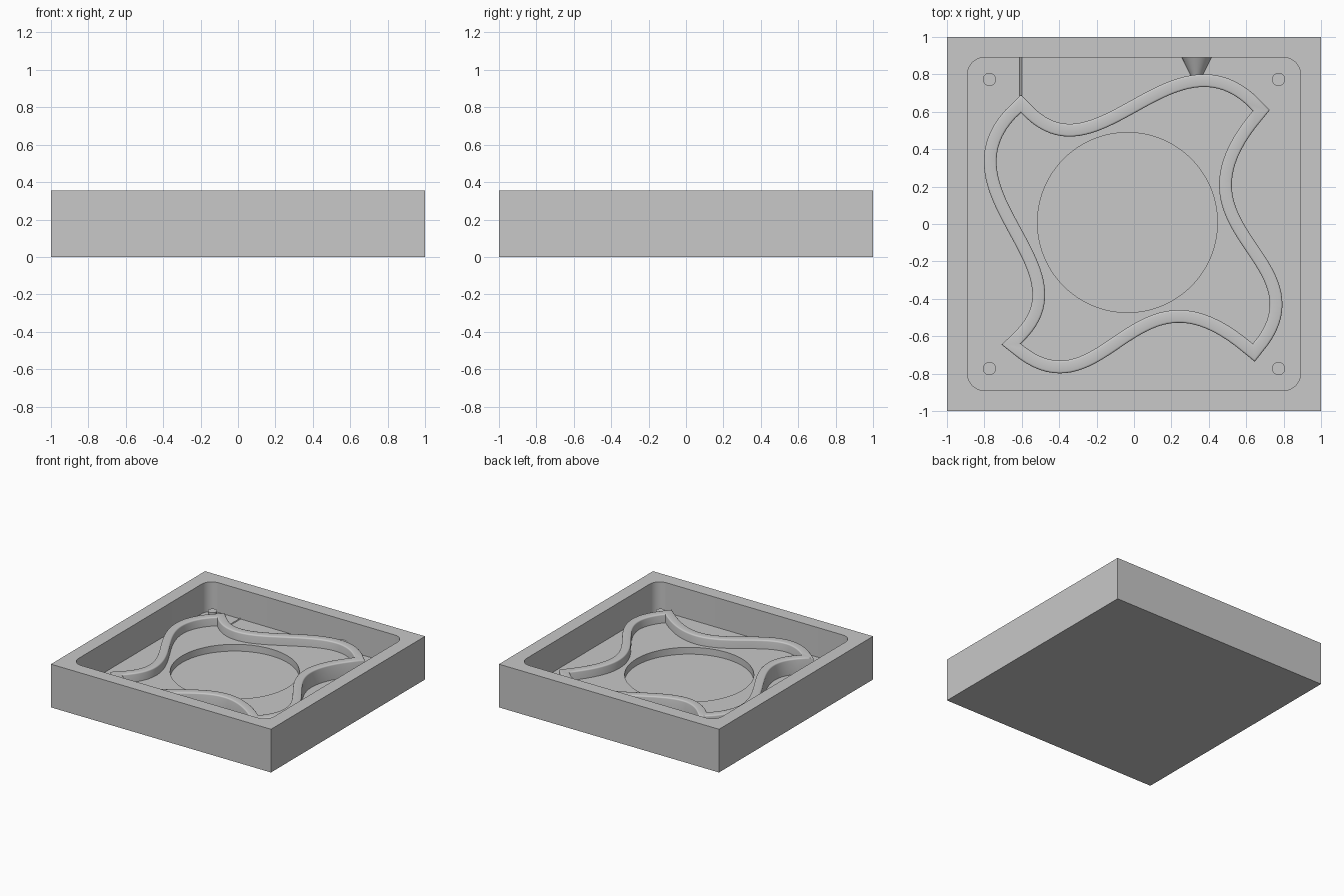
import bpy
import bmesh
from math import cos, sin, pi, radians
from mathutils import Vector, Matrix

cube = bpy.data.objects.get("Cube")
if cube:
    bpy.data.objects.remove(cube, do_unlink=True)

GREY = (0.58, 0.58, 0.58, 1)
mat = bpy.data.materials.new("plain grey")
mat.use_nodes = True
mat.diffuse_color = GREY
mat.node_tree.nodes["Principled BSDF"].inputs["Base Color"].default_value = GREY

HEIGHT, FLOOR, PLATEAU, RIDGE, PIN = 0.355, 0.111, 0.167, 0.238, 0.178
BURIED = FLOOR - 0.01


def shade(obj):
    bpy.ops.object.select_all(action="DESELECT")
    obj.select_set(True)
    bpy.context.view_layer.objects.active = obj
    bpy.ops.object.shade_smooth_by_angle(angle=radians(35))


def finish(name, bm):
    bmesh.ops.recalc_face_normals(bm, faces=bm.faces)
    mesh = bpy.data.meshes.new(name)
    bm.to_mesh(mesh)
    bm.free()
    mesh.materials.append(mat)
    obj = bpy.data.objects.new(name, mesh)
    bpy.context.collection.objects.link(obj)
    shade(obj)
    return obj


def arc(cx, cy, r, a0, a1, n):
    return [Vector((cx + r * cos(a0 + (a1 - a0) * i / n), cy + r * sin(a0 + (a1 - a0) * i / n)))
            for i in range(n + 1)]


def circle(cx, cy, r, n):
    return arc(cx, cy, r, 0, 2 * pi, n)[:-1]


def prism(name, loop, z0, z1):
    bm = bmesh.new()
    face = bm.faces.new([bm.verts.new((p.x, p.y, z0)) for p in loop])
    top = bmesh.ops.extrude_face_region(bm, geom=[face])["geom"]
    bmesh.ops.translate(bm, vec=(0, 0, z1 - z0),
                        verts=[v for v in top if isinstance(v, bmesh.types.BMVert)])
    return finish(name, bm)


def rod(name, r0, r1, start, end, n):
    # tapered round bar between two points
    bm = bmesh.new()
    a, b = Vector(start), Vector(end)
    turn = (b - a).to_track_quat("Z", "Y").to_matrix().to_4x4()
    bmesh.ops.create_cone(bm, cap_ends=True, segments=n, radius1=r0, radius2=r1,
                          depth=(b - a).length, matrix=Matrix.Translation((a + b) / 2) @ turn)
    return finish(name, bm)


def cut(target, cutter):
    cutter.hide_render = True
    mod = target.modifiers.new("cut", "BOOLEAN")
    mod.operation, mod.solver, mod.object = "DIFFERENCE", "EXACT", cutter
    bpy.context.view_layer.objects.active = target
    bpy.ops.object.modifier_apply(modifier=mod.name)
    bpy.data.objects.remove(cutter, do_unlink=True)
    shade(target)


# Open tray: block with a rounded square cavity
square = [Vector(p) for p in ((-1, -1), (1, -1), (1, 1), (-1, 1))]
tray = prism("tray", square, 0, HEIGHT)
R, C = 0.09, 0.80
rounded = []
for k, (sx, sy) in enumerate(((1, 1), (-1, 1), (-1, -1), (1, -1))):
    rounded += arc(sx * C, sy * C, R, k * pi / 2, (k + 1) * pi / 2, 12)
cut(tray, prism("cavity_cutter", rounded, FLOOR, HEIGHT + 0.2))

# Pinwheel outline: four S-shaped sides, each a cubic curve between corners
corners = [Vector(c) for c in ((-0.605, 0.595), (0.635, 0.605), (0.635, -0.64), (-0.605, -0.64))]
EVEN = (0.333, -0.45, 0.667, 0.45)
SKEW = (0.52, -0.55, 0.65, 0.37)
STEPS = 40
inner = []
for k, (u1, p, u2, q) in enumerate((EVEN, SKEW, SKEW, EVEN)):
    a, b = corners[k], corners[(k + 1) % 4]
    along = b - a
    out = Vector((-along.y, along.x)).normalized()
    c1, c2 = a + along * u1 + out * p, a + along * u2 + out * q
    for i in range(STEPS):
        t = i / STEPS
        s = 1 - t
        inner.append(a * s**3 + c1 * 3 * s * s * t + c2 * 3 * s * t * t + b * t**3)


def offset(loop, dist):
    # mitred outward offset
    result = []
    for i, p in enumerate(loop):
        d0 = (p - loop[i - 1]).normalized()
        d1 = (loop[(i + 1) % len(loop)] - p).normalized()
        n0, n1 = Vector((-d0.y, d0.x)), Vector((-d1.y, d1.x))
        result.append(p + (n0 + n1) * dist / (1 + n0.dot(n1)))
    return result


# Raised floor inside the pinwheel, with a round opening down to the cavity floor
plateau = prism("inner_floor", offset(inner, 0.03), BURIED, PLATEAU)
cut(plateau, prism("recess_cutter", circle(-0.035, 0.008, 0.481, 128), 0, HEIGHT))

# Pinwheel ridge: upright walls with softly rounded top edges
WIDTH, EDGE = 0.068, 0.01
rim = [(p.x, p.y) for p in arc(EDGE, RIDGE - EDGE, EDGE, pi, pi / 2, 3)]
half = [(0, BURIED)] + rim
profile = half + [(WIDTH - d, z) for d, z in reversed(half)]
bm = bmesh.new()
rings = [[bm.verts.new((p.x, p.y, z)) for p in offset(inner, d)] for d, z in profile]
for k, ra in enumerate(rings):
    rb = rings[(k + 1) % len(rings)]
    for i in range(len(ra)):
        j = (i + 1) % len(ra)
        bm.faces.new((ra[i], ra[j], rb[j], rb[i]))
finish("pinwheel_ridge", bm)

# Locating pins in the cavity corners
for side, x in (("right", -0.773), ("left", 0.773)):
    for end, y in (("front", -0.773), ("back", 0.773)):
        prism(f"{end}_{side}_pin", circle(x, y, 0.035, 48), BURIED, PIN)

# Half-buried pouring funnel and thin vent joining the ridge to the back wall
rod("funnel", 0.08, 0.015, (0.335, 0.892, FLOOR), (0.335, 0.76, FLOOR), 48)
rod("vent", 0.006, 0.006, (-0.605, 0.9, FLOOR), (-0.605, 0.66, FLOOR), 16)
